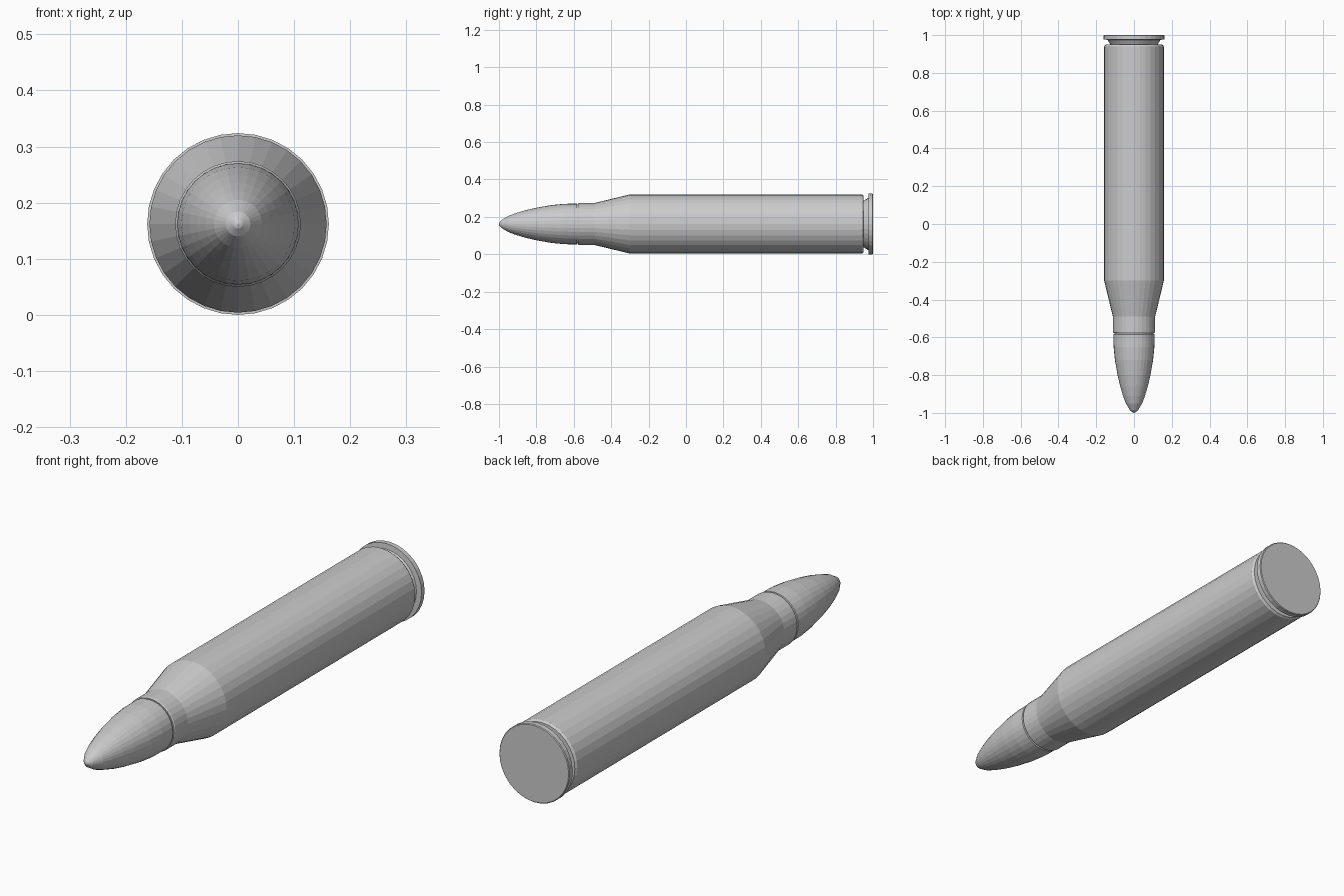
import bpy, bmesh, math

if "Cube" in bpy.data.objects:
    bpy.data.objects.remove(bpy.data.objects["Cube"])

SIDES = 32
AXIS_Z = 0.162


def lathe(name, profile):
    """Revolve (y, radius) points around the horizontal y axis; radius 0 closes to a point."""
    bm = bmesh.new()
    rings = []
    for y, r in profile:
        if r == 0:
            rings.append([bm.verts.new((0, y, 0))])
            continue
        angles = [2 * math.pi * i / SIDES for i in range(SIDES)]
        rings.append([bm.verts.new((r * math.cos(a), y, r * math.sin(a))) for a in angles])
    for a, b in zip(rings, rings[1:]):
        for i in range(SIDES):
            j = (i + 1) % SIDES
            if len(b) == 1:
                bm.faces.new((a[i], a[j], b[0]))
            else:
                bm.faces.new((a[i], a[j], b[j], b[i]))
    # Flat caps on open ends
    for ring in (rings[0], rings[-1]):
        if len(ring) > 1:
            bm.faces.new(ring)
    bmesh.ops.recalc_face_normals(bm, faces=bm.faces)
    mesh = bpy.data.meshes.new(name)
    bm.to_mesh(mesh)
    bm.free()
    obj = bpy.data.objects.new(name, mesh)
    obj.location.z = AXIS_Z
    bpy.context.collection.objects.link(obj)
    return obj


# Casing: rim, tapered extractor groove, body, shoulder, neck and mouth
lathe("casing", [
    (1.0, 0.159), (0.997, 0.162), (0.977, 0.162), (0.975, 0.14),
    (0.950, 0.125), (0.949, 0.152), (0.940, 0.158),
    (-0.30, 0.158), (-0.49, 0.112), (-0.572, 0.112),
    (-0.577, 0.109), (-0.577, 0.104),
])

# Projectile: straight base seated in the neck, then a curved nose
lathe("projectile", [
    (-0.57, 0.104), (-0.582, 0.104), (-0.584, 0.109), (-0.65, 0.108),
    (-0.72, 0.101), (-0.80, 0.087), (-0.86, 0.073), (-0.91, 0.058),
    (-0.95, 0.043), (-0.985, 0.022), (-0.997, 0.008), (-1.0, 0),
])
